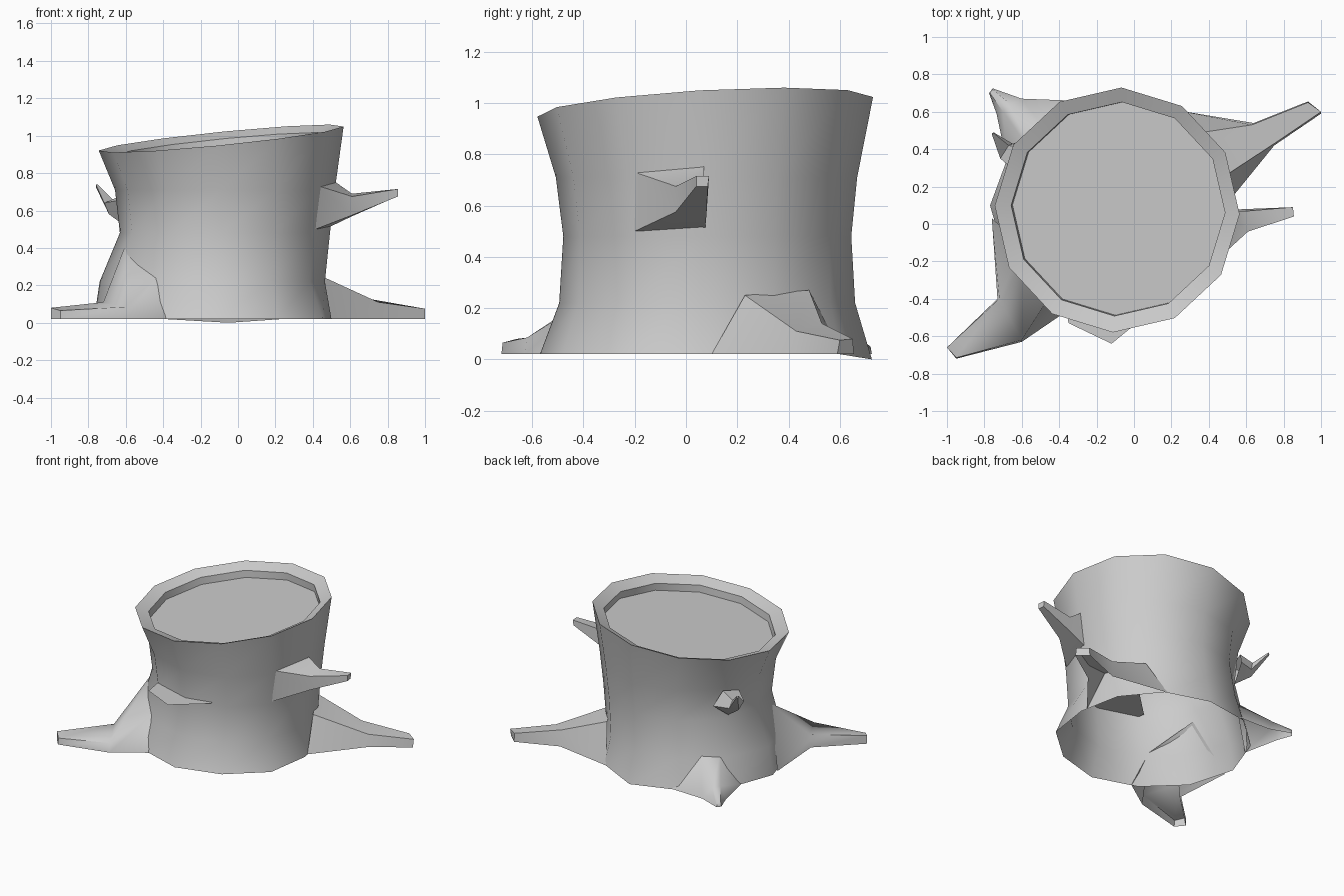
import bpy, bmesh
from math import sin, cos, radians

N = 12


def make_object(name, bm, angle=40):
    bmesh.ops.recalc_face_normals(bm, faces=bm.faces)
    me = bpy.data.meshes.new(name)
    bm.to_mesh(me)
    bm.free()
    ob = bpy.data.objects.new(name, me)
    bpy.context.collection.objects.link(ob)
    bpy.ops.object.select_all(action='DESELECT')
    ob.select_set(True)
    bpy.context.view_layer.objects.active = ob
    bpy.ops.object.shade_smooth_by_angle(angle=radians(angle))
    return ob


def loft(bm, rings, closed=True):
    """Bridge consecutive vertex loops; leave the last side out if not closed."""
    vs = [[bm.verts.new(p) for p in r] for r in rings]
    n = len(rings[0])
    for a, b in zip(vs, vs[1:]):
        for i in range(n if closed else n - 1):
            j = (i + 1) % n
            bm.faces.new((a[i], a[j], b[j], b[i]))
    bm.faces.new(vs[-1])


def circle(cx, cy, radii, z):
    if not isinstance(radii, (list, tuple)):
        radii = [radii] * N
    pts = []
    for k, r in enumerate(radii):
        a = radians(30 * k - 2)
        x, y = cx + r * cos(a), cy + r * sin(a)
        pts.append((x, y, z(x, y) if callable(z) else z))
    return pts


def tilted(drop):
    return lambda x, y: 0.985 - drop + 0.1 * (x + 0.09) + 0.055 * (y - 0.075)


# Trunk: open-bottomed, flared base, slanted rim dipping to a sunken cut face
base_r = [0.59, 0.6, 0.62, 0.65, 0.65, 0.66, 0.68, 0.66, 0.64, 0.645, 0.63, 0.64]
low_r = [0.555, 0.56, 0.57, 0.58, 0.59, 0.61, 0.65, 0.61, 0.58, 0.575, 0.565, 0.56]
base = circle(-0.09, 0.075, base_r, 0.02)
base[3] = (-0.05, 0.725, 0.0)
bm = bmesh.new()
loft(bm, [
    base,
    circle(-0.09, 0.08, low_r, 0.22),
    circle(-0.07, 0.083, 0.562, 0.48),
    circle(-0.07, 0.08, 0.588, 0.71),
    circle(-0.09, 0.075, 0.655, tilted(0)),
    circle(-0.085, 0.08, 0.572, tilted(0.034)),
    circle(-0.08, 0.082, 0.57, tilted(0.085)),
])
make_object("stump_trunk", bm)


# Roots: open-bottomed channels that widen and rise into the trunk.
# Each section: left foot, left top, right top, right foot (feet on z = 0.02)
def root(name, sections):
    rings = []
    for lf, lt, rt, rf in sections:
        rings.append([(*lf, 0.02), lt, rt, (*rf, 0.02)])
    bm = bmesh.new()
    loft(bm, rings, closed=False)
    make_object(name, bm, 60)


root("root_back_right", [
    ((0.22, 0.61), (0.30, 0.48, 0.27), (0.445, 0.23, 0.25), (0.49, 0.10)),
    ((0.64, 0.54), (0.63, 0.53, 0.14), (0.75, 0.43, 0.11), (0.75, 0.42)),
    ((0.93, 0.655), (0.93, 0.65, 0.08), (1.0, 0.60, 0.075), (1.0, 0.59))])
root("root_front_left", [
    ((-0.76, 0.03), (-0.60, -0.11, 0.42), (-0.44, -0.37, 0.24), (-0.38, -0.48)),
    ((-0.73, -0.40), (-0.72, -0.40, 0.11), (-0.60, -0.62, 0.085), (-0.60, -0.63)),
    ((-1.0, -0.66), (-1.0, -0.66, 0.08), (-0.95, -0.715, 0.065), (-0.95, -0.72))])
root("root_back_left", [
    ((-0.68, 0.33), (-0.56, 0.40, 0.24), (-0.47, 0.50, 0.24), (-0.34, 0.66)),
    ((-0.735, 0.59), (-0.70, 0.60, 0.11), (-0.66, 0.64, 0.11), (-0.60, 0.67)),
    ((-0.775, 0.70), (-0.77, 0.70, 0.055), (-0.755, 0.72, 0.05), (-0.755, 0.725))])

# Broken branch on the right side
bm = bmesh.new()
loft(bm, [
    [(0.415, -0.20, 0.50), (0.485, 0.075, 0.51), (0.51, 0.07, 0.76), (0.435, -0.20, 0.73)],
    [(0.61, -0.04, 0.575), (0.60, 0.08, 0.565), (0.61, 0.07, 0.69), (0.61, -0.04, 0.675)],
    [(0.855, 0.04, 0.675), (0.85, 0.085, 0.675), (0.85, 0.09, 0.715), (0.855, 0.04, 0.715)],
])
make_object("branch_right", bm, 60)

# Small pointed stub on the back left
bm = bmesh.new()
loft(bm, [
    [(-0.61, 0.26, 0.66), (-0.58, 0.34, 0.50), (-0.54, 0.46, 0.60), (-0.58, 0.40, 0.70)],
    [(-0.715, 0.35, 0.64), (-0.69, 0.38, 0.58), (-0.65, 0.43, 0.60), (-0.67, 0.42, 0.66)],
    [(-0.76, 0.48, 0.74), (-0.76, 0.485, 0.725), (-0.75, 0.49, 0.73), (-0.75, 0.485, 0.74)],
])
make_object("branch_stub_left", bm)

# Thin flat shelf passing through the front wall
bm = bmesh.new()
bm.faces.new([bm.verts.new((x, y, 0.5)) for x, y in
              [(-0.38, -0.35), (-0.35, -0.53), (-0.12, -0.64),
               (0.10, -0.46), (0.12, -0.20), (-0.12, -0.10)]])
make_object("front_shelf", bm)
